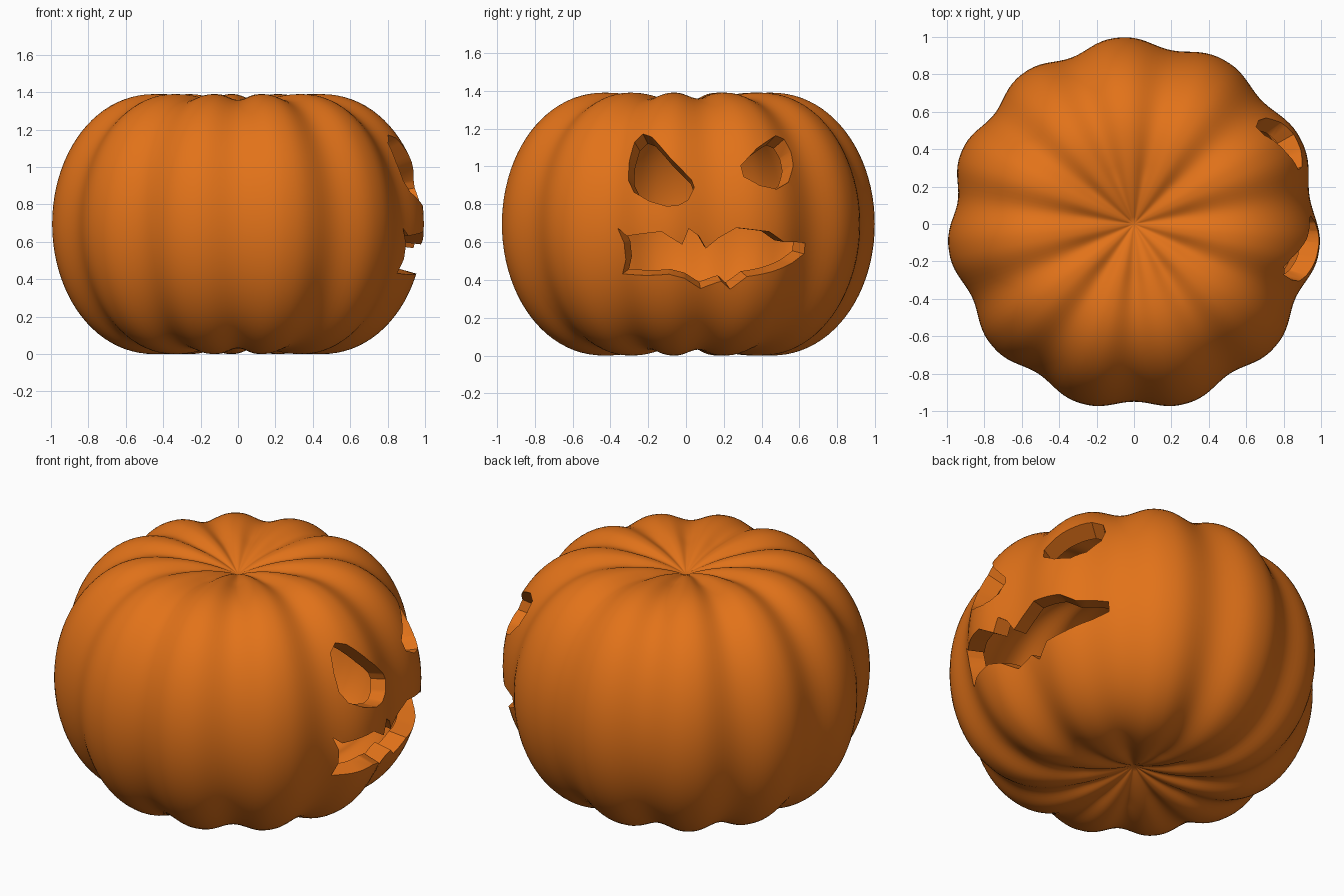
import bpy, bmesh, math
from mathutils import Vector

if "Cube" in bpy.data.objects:
    bpy.data.objects.remove(bpy.data.objects["Cube"])

MID = 0.695          # half height
CROWN = 0.45         # radius of the highest ring
SEG, RIBS = 176, 11


def profile():
    """(r, z offset from the middle) from bottom to top, poles excluded."""
    arc = [(CROWN + 0.55 * max(0, math.cos(t)) ** 0.96, MID * math.sin(t))
           for t in (math.pi * (k / 44 - 0.5) for k in range(45))]
    dimple = [(CROWN * k / 12, MID - 0.11 * (1 - k / 12) ** 2) for k in range(1, 12)]
    return [(r, -z) for r, z in dimple] + arc + dimple[::-1]


def add_shell(bm, sx, sz, flip):
    """Ribbed pumpkin surface, scaled about the middle."""
    rings = []
    for r, z in profile():
        ring = []
        for j in range(SEG):
            a = math.tau * j / SEG
            phase = RIBS * (a + math.pi / 2 - 0.08 * max(0, math.sin(a)))
            groove = (0.5 + 0.5 * math.cos(phase)) ** 1.3
            rr = r * (1 - 0.05 * groove) * sx
            zz = z * (1 - 0.045 * groove * min(1, r / 0.3)) * sz
            ring.append(bm.verts.new((rr * math.cos(a), rr * math.sin(a), MID + zz)))
        rings.append(ring)
    low = bm.verts.new((0, 0, MID - (MID - 0.11) * sz))
    high = bm.verts.new((0, 0, MID + (MID - 0.11) * sz))
    faces = []
    for j in range(SEG):
        k = (j + 1) % SEG
        faces.append((low, rings[0][k], rings[0][j]))
        faces.append((high, rings[-1][j], rings[-1][k]))
        for a, b in zip(rings, rings[1:]):
            faces.append((a[j], a[k], b[k], b[j]))
    for f in faces:
        bm.faces.new(f[::-1] if flip else f)


def add_cutter(bm, outline):
    """Wedge that widens outwards from the middle through a (y, z) outline."""
    c = Vector((0, 0, MID))
    inner, outer = [], []
    for y, z in outline:
        s = max(-1, min(1, (z - MID) / MID))
        r = CROWN + 0.55 * math.sqrt(1 - s * s)
        d = Vector((math.sqrt(r * r - y * y), y, z)) - c
        inner.append(bm.verts.new(c + d * 0.7))
        outer.append(bm.verts.new(c + d * 1.25))
    n = len(outline)
    faces = [bm.faces.new(inner[::-1]), bm.faces.new(outer)]
    for i in range(n):
        k = (i + 1) % n
        faces.append(bm.faces.new((inner[i], inner[k], outer[k], outer[i])))
    bmesh.ops.recalc_face_normals(bm, faces=faces)
    bmesh.ops.triangulate(bm, faces=faces)


def make_object(name, bm):
    me = bpy.data.meshes.new(name)
    bm.to_mesh(me)
    bm.free()
    ob = bpy.data.objects.new(name, me)
    bpy.context.collection.objects.link(ob)
    return ob


# Hollow shell: outer skin and inner wall
bm = bmesh.new()
add_shell(bm, 1.0, 1.0, False)
add_shell(bm, 0.9, 0.87, True)
pumpkin = make_object("carved_pumpkin", bm)

# Face openings on the +x side
left_eye = [(-.315, .935), (-.31, 1.04), (-.28, 1.14), (-.23, 1.178), (-.18, 1.155),
            (-.08, 1.04), (.03, .935), (.045, .895), (.01, .825), (-.04, .797),
            (-.10, .79), (-.19, .815), (-.28, .867)]
right_eye = [(.295, 1.01), (.375, 1.095), (.48, 1.168), (.535, 1.158), (.575, 1.095),
             (.587, 1.015), (.55, .92), (.48, .88), (.39, .90), (.31, .95)]
mouth = [(-.38, .675), (-.325, .63), (-.22, .645), (-.13, .655), (-.02, .585),
         (.015, .67), (.07, .63), (.11, .56), (.18, .617), (.275, .675), (.44, .655),
         (.52, .60), (.60, .597), (.66, .59), (.655, .53), (.575, .485), (.44, .44),
         (.325, .415), (.24, .34), (.195, .38), (.08, .34), (-.01, .405), (-.09, .43),
         (-.35, .42), (-.33, .50), (-.34, .59)]
bm = bmesh.new()
for outline in (left_eye, right_eye, mouth):
    add_cutter(bm, outline)
cutter = make_object("face_cutter", bm)
cutter.hide_render = True

# Carve the face
mod = pumpkin.modifiers.new("carve", 'BOOLEAN')
mod.operation = 'DIFFERENCE'
mod.solver = 'EXACT'
mod.object = cutter
bpy.ops.object.select_all(action='DESELECT')
bpy.context.view_layer.objects.active = pumpkin
pumpkin.select_set(True)
bpy.ops.object.modifier_apply(modifier=mod.name)
bpy.data.objects.remove(cutter)

# Skin colour and shading
skin = bpy.data.materials.new("orange_skin")
skin.diffuse_color = (0.76, 0.17, 0.01, 1)
skin.use_nodes = True
skin.node_tree.nodes["Principled BSDF"].inputs["Base Color"].default_value = skin.diffuse_color
pumpkin.data.materials.clear()
pumpkin.data.materials.append(skin)
bpy.ops.object.shade_smooth_by_angle(angle=math.radians(35))
